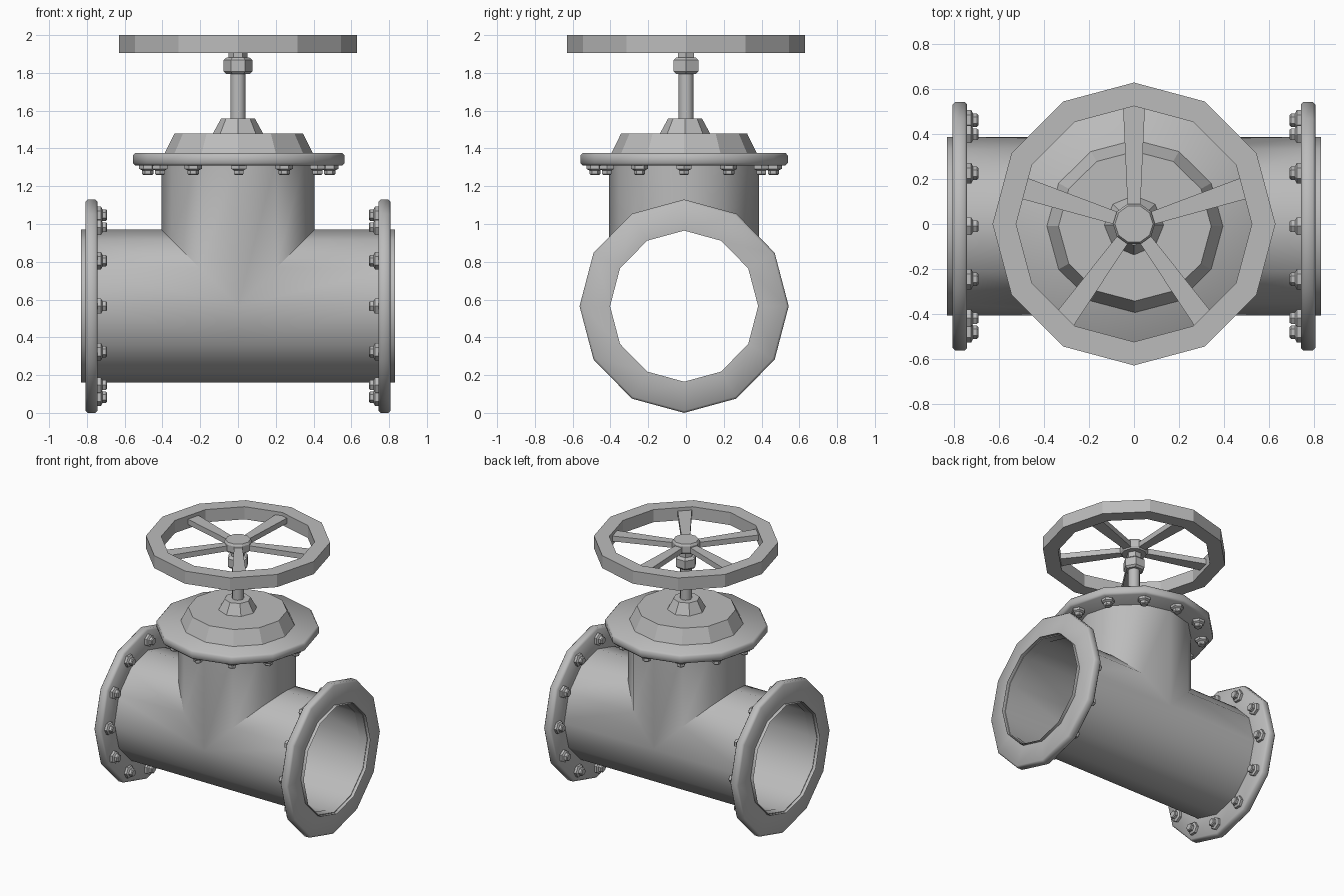
import bpy, bmesh, math
from mathutils import Matrix, Vector

cube = bpy.data.objects.get("Cube")
if cube:
    bpy.data.objects.remove(cube)

metal = bpy.data.materials.new("cast_grey")
metal.use_nodes = True
grey = (0.5, 0.5, 0.5, 1)
metal.diffuse_color = grey
metal.node_tree.nodes["Principled BSDF"].inputs["Base Color"].default_value = grey

PIPE_Z, Y0, R, SQUASH = 0.565, -0.01, 0.405, 0.98
SIDES = 12


def finish(name, bm, angle=None):
    bmesh.ops.remove_doubles(bm, verts=bm.verts, dist=0.0005)
    bmesh.ops.recalc_face_normals(bm, faces=bm.faces)
    mesh = bpy.data.meshes.new(name)
    bm.to_mesh(mesh)
    bm.free()
    mesh.materials.append(metal)
    obj = bpy.data.objects.new(name, mesh)
    bpy.context.collection.objects.link(obj)
    if angle:
        bpy.ops.object.select_all(action='DESELECT')
        obj.select_set(True)
        bpy.context.view_layer.objects.active = obj
        bpy.ops.object.shade_smooth_by_angle(angle=math.radians(angle))
    return obj


def lathe(bm, profile, sides, matrix, closed=False):
    """Spin (radius, height) points about z; open profiles get end caps."""
    rings = []
    for r, h in profile:
        rings.append([bm.verts.new(matrix @ Vector((r * math.cos(a), r * math.sin(a), h)))
                      for a in (math.tau * i / sides for i in range(sides))])
    pairs = list(zip(rings, rings[1:]))
    if closed:
        pairs.append((rings[-1], rings[0]))
    else:
        bm.faces.new(rings[0])
        bm.faces.new(rings[-1])
    for lo, hi in pairs:
        for i in range(sides):
            j = (i + 1) % sides
            bm.faces.new((lo[i], lo[j], hi[j], hi[i]))


def turned(name, profile, sides, matrix, closed=False, angle=None):
    bm = bmesh.new()
    lathe(bm, profile, sides, matrix, closed)
    return finish(name, bm, angle)


def bolts(name, matrix):
    """Ring of washers and hex heads standing up from the local z = 0 plane."""
    bm = bmesh.new()
    for i in range(SIDES):
        spot = matrix @ Matrix.Rotation(math.tau * i / SIDES, 4, 'Z') @ Matrix.Translation((0.482, 0, 0))
        lathe(bm, [(0.046, -0.01), (0.046, 0.018), (0.03, 0.026), (0.03, 0.044), (0.024, 0.05)], 6, spot)
    finish(name, bm)


# Tee body: two horizontal arms and a neck meeting on mitred seams
bm = bmesh.new()
angles = [math.tau * i / SIDES for i in range(SIDES)]
for side in (-1, 1):
    for a, b in zip(angles, angles[1:] + angles[:1]):
        quad = []
        for t, end in ((a, 0), (b, 0), (b, 1), (a, 1)):
            up = R * math.cos(t)
            x = 0.832 if end else max(up, 0)
            quad.append(bm.verts.new((side * x, Y0 + R * SQUASH * math.sin(t), PIPE_Z + up)))
        bm.faces.new(quad)
for a, b in zip(angles, angles[1:] + angles[:1]):
    quad = []
    for t, top in ((a, 0), (b, 0), (b, 1), (a, 1)):
        x = R * math.cos(t)
        quad.append(bm.verts.new((x, Y0 + R * SQUASH * math.sin(t), 1.34 if top else PIPE_Z + abs(x))))
    bm.faces.new(quad)
finish("tee_body", bm, 50)

# Pipe flanges with inward-facing bolts
squash = Matrix.Diagonal((1, SQUASH, 1, 1))
ring = [(0.4, 0), (0.553, 0), (0.565, 0.012), (0.565, 0.053), (0.553, 0.065), (0.4, 0.065)]
for side, label in ((1, "left"), (-1, "right")):
    place = (Matrix.Translation((side * 0.808, Y0, PIPE_Z)) @ squash
             @ Matrix.Rotation(-side * math.pi / 2, 4, 'Y'))
    turned(label + "_flange", ring, SIDES, place, True, 50)
    bolts(label + "_flange_bolts", place @ Matrix.Translation((0, 0, 0.065)))

# Neck flange with bolts hanging below
top = Matrix.Translation((0.004, Y0, 0)) @ squash
turned("neck_flange", [(0.548, 1.31), (0.56, 1.322), (0.56, 1.363), (0.548, 1.376)],
       SIDES, top, False, 50)
bolts("neck_flange_bolts", top @ Matrix.Translation((0, 0, 1.31)) @ Matrix.Rotation(math.pi, 4, 'X'))

# Bonnet, gland and stem
turned("bonnet", [(0.395, 1.37), (0.34, 1.48)], SIDES, top)
turned("gland", [(0.135, 1.475), (0.09, 1.558)], 8, Matrix.Translation((0, -0.005, 0)))
axis = Matrix.Identity(4)
turned("stem", [(0.04, 1.54), (0.04, 1.94)], 12, axis, False, 50)
turned("stem_nut", [(0.062, 1.795), (0.076, 1.808), (0.076, 1.868), (0.062, 1.88), (0.05, 1.882), (0.05, 1.94)],
       6, axis)

# Handwheel
turned("wheel_rim", [(0.525, 1.905), (0.63, 1.905), (0.63, 2), (0.525, 2)], SIDES, axis, True)
turned("wheel_hub", [(0.085, 1.925), (0.094, 1.94), (0.094, 1.985), (0.085, 2)], 10, axis)
bm = bmesh.new()
for i in range(5):
    turn = Matrix.Rotation(math.pi / 2 + math.tau * i / 5, 4, 'Z')
    made = bmesh.ops.create_cube(bm, size=1)["verts"]
    for v in made:
        outer = v.co.x > 0
        v.co = turn @ Vector((0.53 if outer else 0.05,
                              math.copysign(0.049 if outer else 0.027, v.co.y),
                              1.975 if v.co.z > 0 else 1.935))
finish("wheel_spokes", bm)
